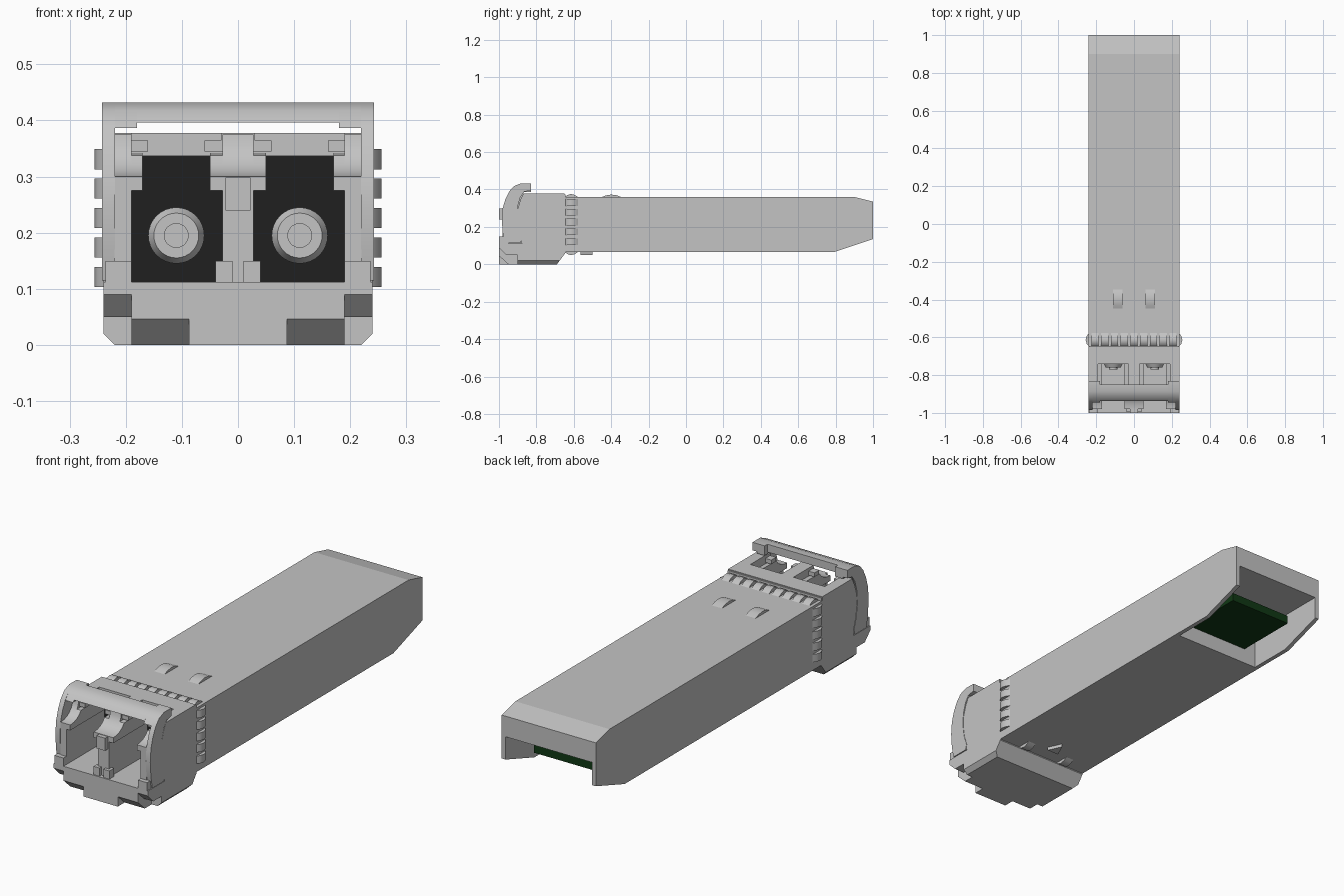
import bpy, bmesh, math
from mathutils import Vector, Matrix

if "Cube" in bpy.data.objects:
    bpy.data.objects.remove(bpy.data.objects["Cube"])


def material(name, rgb):
    m = bpy.data.materials.new(name)
    m.diffuse_color = (*rgb, 1)
    m.use_nodes = True
    m.node_tree.nodes["Principled BSDF"].inputs["Base Color"].default_value = m.diffuse_color
    return m


GREY = material("light grey metal", (0.55, 0.55, 0.55))
BLACK = material("black plastic", (0.014, 0.014, 0.014))
GREEN = material("dark green board", (0.005, 0.04, 0.007))


def prism(bm, pts, lo, hi, axis="x", mirror=False):
    """Extrude a 2D outline: axis x takes (y, z) points, axis z takes (x, y) points."""
    def place(p, t):
        return (t, p[0], p[1]) if axis == "x" else (p[0], p[1], t)
    for s in ((1, -1) if mirror else (1,)):
        rings = []
        for t in (lo, hi):
            ring = [Vector(place(p, t)) for p in pts]
            rings.append([bm.verts.new((s * v.x, v.y, v.z)) for v in ring])
        a, b = rings
        faces = [bm.faces.new(a), bm.faces.new(b)]
        for i in range(len(a)):
            j = (i + 1) % len(a)
            faces.append(bm.faces.new((a[i], a[j], b[j], b[i])))
        bmesh.ops.recalc_face_normals(bm, faces=faces)


def box(bm, x, y, z, mirror=False):
    prism(bm, [(y[0], z[0]), (y[1], z[0]), (y[1], z[1]), (y[0], z[1])], x[0], x[1], mirror=mirror)


def finish(name, bm, mat, smooth=False):
    me = bpy.data.meshes.new(name)
    bm.to_mesh(me)
    bm.free()
    me.materials.append(mat)
    ob = bpy.data.objects.new(name, me)
    bpy.context.collection.objects.link(ob)
    bpy.context.view_layer.objects.active = ob
    for o in bpy.context.selected_objects:
        o.select_set(False)
    ob.select_set(True)
    if smooth:
        bpy.ops.object.shade_smooth_by_angle(angle=math.radians(35))
    return ob


# Long shell, hollowed at the rear and open underneath
bm = bmesh.new()
box(bm, (-0.22, 0.22), (0.58, 1.2), (-0.1, 0.24))
cutter = finish("shell_cutter", bm, GREY)
cutter.hide_render = True
bm = bmesh.new()
prism(bm, [(-0.65, 0.065), (0.79, 0.065), (1, 0.135), (1, 0.335), (0.9, 0.36), (-0.65, 0.36)],
      -0.24, 0.24)
shell = finish("shell", bm, GREY)
mod = shell.modifiers.new("hollow", "BOOLEAN")
mod.object = cutter
mod.solver = "EXACT"
bpy.ops.object.modifier_apply(modifier=mod.name)
bpy.data.objects.remove(cutter)

# Circuit board in the rear opening
bm = bmesh.new()
box(bm, (-0.16, 0.16), (0.57, 0.88), (0.137, 0.175))
finish("circuit_board", bm, GREEN)

# Spring fingers round the shell
bm = bmesh.new()
arch = [(-0.647, 0), (-0.635, 0.012), (-0.615, 0.018), (-0.595, 0.013), (-0.575, 0)]
for i in range(9):
    c = (i - 4) * 0.0515
    prism(bm, [(y, 0.358 + h) for y, h in arch], c - 0.019, c + 0.019)
for i in range(5):
    c = 0.121 + i * 0.0525
    prism(bm, [(0.238 + h, y) for y, h in arch], c - 0.018, c + 0.018, "z", True)
for c in (-0.11, 0.11):
    prism(bm, [(y, 0.067 - h) for y, h in arch], c - 0.02, c + 0.02)
finish("spring_fingers", bm, GREY, True)

# Two arched clips on top and a latch wedge below
bm = bmesh.new()
clip = [(-0.46, 0.355), (-0.43, 0.368), (-0.4, 0.373), (-0.37, 0.369), (-0.335, 0.355)]
prism(bm, clip, 0.06, 0.112, mirror=True)
finish("top_clips", bm, GREY, True)
bm = bmesh.new()
prism(bm, [(-0.03, -0.565), (0.03, -0.565), (0, -0.5)], 0.05, 0.07, "z")
finish("latch_wedge", bm, GREY)

# Head base: centre, middle and outer strips with different front chamfers
bm = bmesh.new()
rear = [(-0.645, 0.06), (-0.69, 0)]
prism(bm, [(-1, 0), (-1, 0.112), (-0.645, 0.112)] + rear, -0.087, 0.087)
prism(bm, [(-0.95, 0), (-1, 0.046), (-1, 0.112), (-0.645, 0.112)] + rear, 0.087, 0.19, mirror=True)
prism(bm, [(-0.9, 0.02), (-0.9, 0.05), (-0.96, 0.05), (-1, 0.09), (-1, 0.112), (-0.645, 0.112),
           (-0.645, 0.06), (-0.675, 0.02)], 0.19, 0.24, mirror=True)
prism(bm, [(-0.9, 0), (-0.9, 0.02), (-0.675, 0.02), (-0.69, 0)], 0.19, 0.23, mirror=True)
for v in bm.verts:      # bevel the lower side edges
    if abs(v.co.x) > 0.225 and v.co.z < 0.021 and abs(abs(v.co.x) - 0.23) < 0.001:
        v.co.x = math.copysign(0.24 if v.co.z > 0.01 else 0.22, v.co.x)
finish("head_base", bm, GREY)

# Head walls: concave upper front edge leading back to the roof
bm = bmesh.new()
curve = [(-0.98, 0.30)] + [(-0.975 + 0.085 * math.sin(a), 0.375 - 0.075 * math.cos(a))
                           for a in [math.radians(15 * k) for k in range(7)]]


def wall(bottom):
    return [(-0.98, bottom)] + curve + [(-0.65, 0.375), (-0.65, bottom)]


prism(bm, wall(0.11), -0.028, 0.028)
prism(bm, wall(0.11), 0.19, 0.22, mirror=True)
shoulder = [(-0.98, 0.275)] + [p for p in curve if p[1] < 0.344] + [(-0.7, 0.343), (-0.7, 0.275)]
prism(bm, shoulder, 0.028, 0.05, mirror=True)
prism(bm, shoulder, 0.17, 0.19, mirror=True)
# outer cheeks, back block, front nubs and feet
prism(bm, [(-0.875, 0.1), (-0.9, 0.2), (-0.905, 0.28), (-0.885, 0.345), (-0.87, 0.375),
           (-0.65, 0.375), (-0.65, 0.1)], 0.219, 0.24, mirror=True)
box(bm, (-0.239, 0.239), (-0.69, -0.645), (0.1, 0.374))
box(bm, (-0.022, 0.022), (-1, -0.97), (0.24, 0.298))
box(bm, (0.01, 0.04), (-0.995, -0.96), (0.11, 0.15), True)
box(bm, (0.19, 0.236), (-1, -0.95), (0.11, 0.15), True)
finish("head_walls", bm, GREY, True)

# Roof with two slots, open to the front between small tabs
bm = bmesh.new()
box(bm, (-0.24, 0.24), (-0.74, -0.65), (0.337, 0.378))
box(bm, (-0.03, 0.03), (-0.885, -0.74), (0.345, 0.378))
box(bm, (0.19, 0.24), (-0.87, -0.74), (0.345, 0.378), True)
box(bm, (0.028, 0.06), (-0.885, -0.85), (0.345, 0.364), True)
box(bm, (0.16, 0.192), (-0.885, -0.85), (0.345, 0.364), True)
finish("head_roof", bm, GREY)

# Black backs of the two ports
bm = bmesh.new()
box(bm, (0.026, 0.192), (-0.70, -0.685), (0.111, 0.276), True)
box(bm, (0.048, 0.172), (-0.70, -0.685), (0.276, 0.338), True)
finish("port_backs", bm, BLACK)

# Ferrules inside the ports
bm = bmesh.new()
for x in (-0.11, 0.11):
    for r1, r2, y0, y1 in ((0.05, 0.05, -0.69, -0.74), (0.05, 0.04, -0.74, -0.76),
                           (0.022, 0.022, -0.75, -0.77)):
        m = Matrix.Translation((x, (y0 + y1) / 2, 0.195)) @ Matrix.Rotation(math.pi / 2, 4, "X")
        bmesh.ops.create_cone(bm, cap_ends=True, segments=32, radius1=r1, radius2=r2,
                              depth=abs(y1 - y0), matrix=m)
finish("ferrules", bm, GREY, True)

# Bail handle: curved side legs joined by a top bar
bm = bmesh.new()
leg = [(-0.83, 0.395), (-0.83, 0.432), (-0.885, 0.432), (-0.92, 0.418), (-0.945, 0.39),
       (-0.965, 0.35), (-0.98, 0.3), (-0.985, 0.24), (-0.98, 0.17), (-0.97, 0.115),
       (-0.885, 0.115), (-0.878, 0.14), (-0.895, 0.19), (-0.903, 0.25), (-0.9, 0.31),
       (-0.885, 0.36), (-0.865, 0.388)]
prism(bm, leg, 0.219, 0.242, mirror=True)
bar = [(-0.85, 0.396), (-0.85, 0.432), (-0.885, 0.432), (-0.92, 0.418), (-0.938, 0.396)]
prism(bm, bar, -0.18, 0.18)
end = [(-0.83, 0.387), (-0.83, 0.432), (-0.885, 0.432), (-0.92, 0.418), (-0.945, 0.387)]
prism(bm, end, 0.18, 0.22, mirror=True)
finish("bail_handle", bm, GREY, True)
